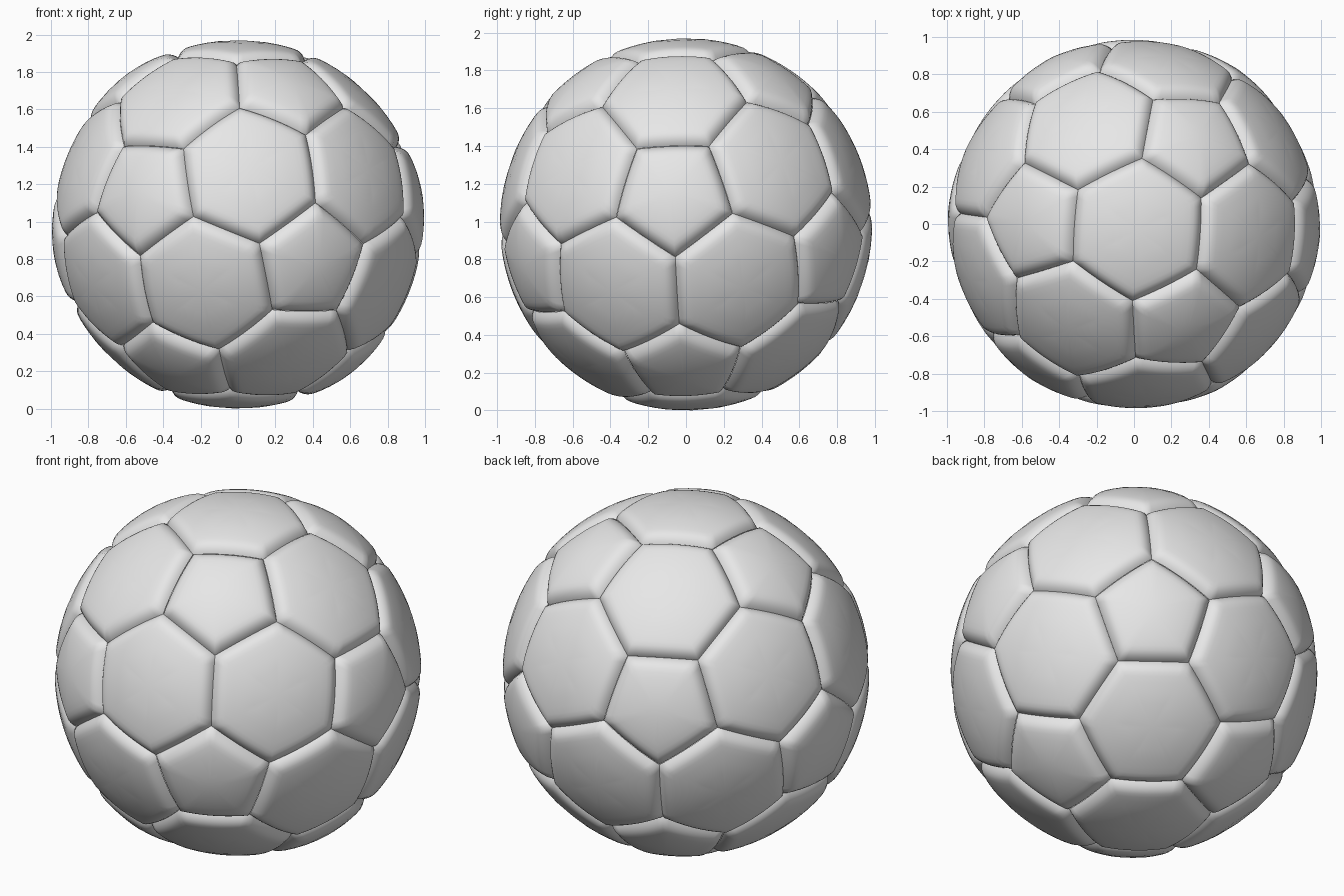
import bpy, bmesh, math
from mathutils import Vector, Matrix

cube = bpy.data.objects.get("Cube")
if cube:
    bpy.data.objects.remove(cube, do_unlink=True)

grey = bpy.data.materials.new("light_grey_leather")
grey.use_nodes = True
COLOUR = (0.8, 0.8, 0.8, 1)
grey.diffuse_color = COLOUR
grey.node_tree.nodes["Principled BSDF"].inputs["Base Color"].default_value = COLOUR

SEAM_DEPTH, SEAM_WIDTH = 0.04, 0.085
SEGMENTS = 10
# distances of the panel rings from the seam
RINGS = (0, 0.003, 0.009, 0.018, 0.03, 0.045, 0.062, 0.085, 0.12, 0.17, 0.23)


def frame(up, side):
    """Orthonormal basis with z along up and x towards side."""
    z = up.normalized()
    x = (side - z * side.dot(z)).normalized()
    return Matrix((x, z.cross(x), z)).transposed()


# Cage: an icosahedron with its corners cut off, one face lying near the top
cage = bmesh.new()
bmesh.ops.create_icosphere(cage, subdivisions=1, radius=1)
cage.normal_update()
cage.faces.ensure_lookup_table()
top = cage.faces[0]
azimuth = math.radians(56.2)
target = frame(Vector((0.02, -0.034, 1)), Vector((math.cos(azimuth), math.sin(azimuth), 0)))
turn = target @ frame(top.normal, top.verts[0].co).transposed()
bmesh.ops.transform(cage, matrix=turn.to_4x4(), verts=cage.verts)
third = cage.edges[:][0].calc_length() / 3
bmesh.ops.bevel(cage, geom=cage.verts[:], offset=third, offset_type='OFFSET',
                segments=1, affect='VERTICES')
cage.normal_update()
panels = [[v.co.normalized() for v in f.verts] for f in cage.faces]
cage.free()


def add_panel(bm, corners):
    """One padded panel that rounds down into its seam."""
    n = len(corners)
    centre = sum(corners, Vector()) / n
    apothem = ((corners[0] + corners[1]) / 2 - centre).length
    base, crown = (0.982, 0.017) if n == 5 else (0.985, 0.0)
    outline = [corners[i].lerp(corners[(i + 1) % n], s / SEGMENTS)
               for i in range(n) for s in range(SEGMENTS)]

    def place(p, d):
        t = 1 - d / apothem
        drop = SEAM_DEPTH * max(0, 1 - d / SEAM_WIDTH) ** 2.6
        return bm.verts.new(p.normalized() * (base + crown * (1 - t * t) - drop))

    rings = [[place(centre.lerp(p, 1 - d / apothem), d) for p in outline] for d in RINGS]
    hub = place(centre, apothem)
    count = len(outline)
    for k in range(count):
        j = (k + 1) % count
        for outer, inner in zip(rings, rings[1:]):
            bm.faces.new((outer[k], outer[j], inner[j], inner[k]))
        bm.faces.new((rings[-1][k], rings[-1][j], hub))


def build(name, sides):
    bm = bmesh.new()
    for corners in panels:
        if len(corners) == sides:
            add_panel(bm, corners)
    bmesh.ops.recalc_face_normals(bm, faces=bm.faces)
    for f in bm.faces:
        f.smooth = True
    mesh = bpy.data.meshes.new(name)
    bm.to_mesh(mesh)
    bm.free()
    mesh.materials.append(grey)
    ob = bpy.data.objects.new(name, mesh)
    ob.location.z = 0.985
    bpy.context.collection.objects.link(ob)


build("pentagon_panels", 5)
build("hexagon_panels", 6)
